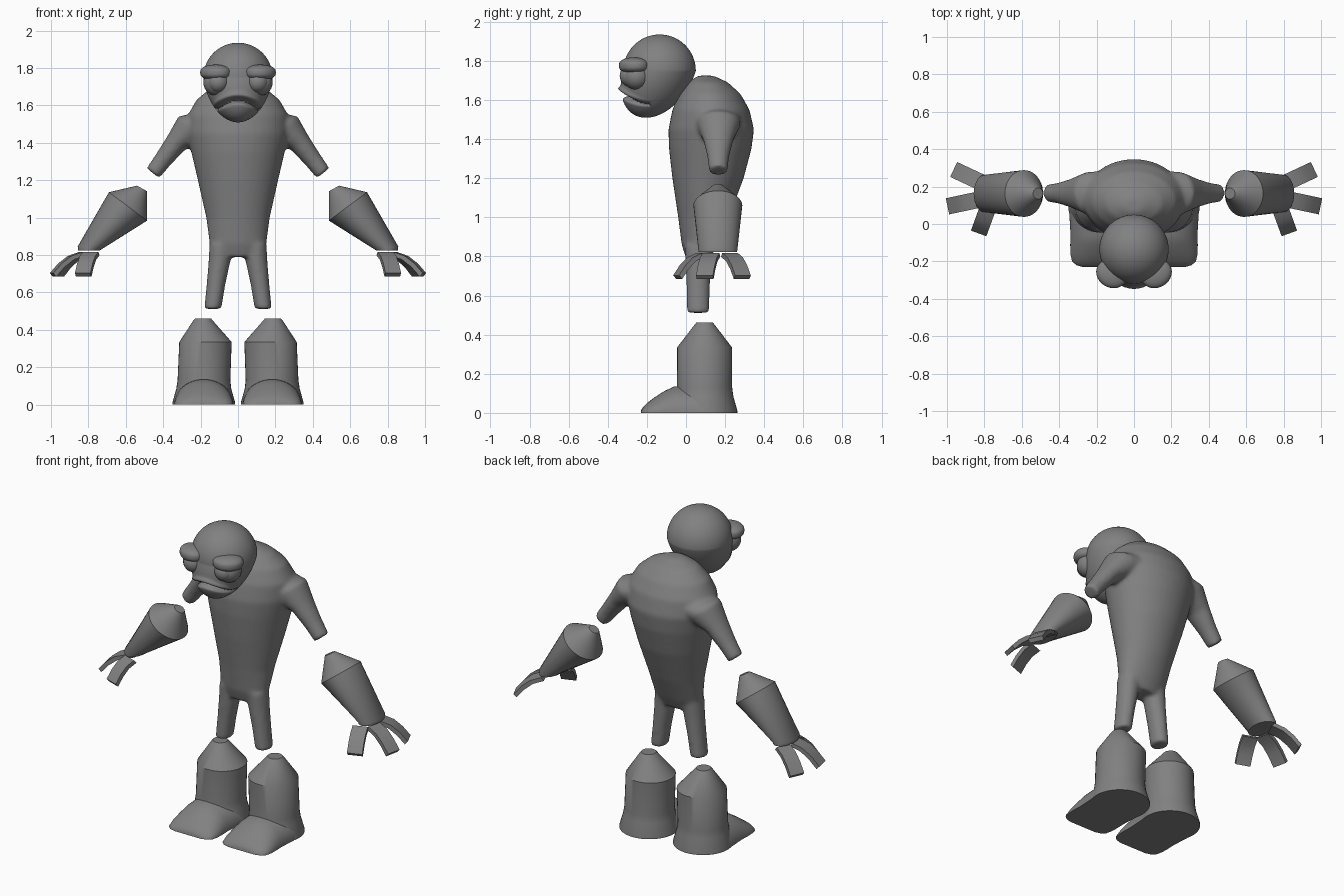
import bpy, bmesh, math
from mathutils import Vector, Matrix

cube = bpy.data.objects.get("Cube")
if cube:
    bpy.data.objects.remove(cube)

clay = bpy.data.materials.new("clay grey")
clay.use_nodes = True
GREY = (0.22, 0.22, 0.22, 1)
clay.diffuse_color = GREY
clay.node_tree.nodes["Principled BSDF"].inputs["Base Color"].default_value = GREY


def finish(name, bm, mirror=False, angle=35):
    """Turn a bmesh into a shaded object, mirrored to both sides if asked."""
    bmesh.ops.recalc_face_normals(bm, faces=bm.faces)
    mesh = bpy.data.meshes.new(name)
    bm.to_mesh(mesh)
    bm.free()
    mesh.materials.append(clay)
    ob = bpy.data.objects.new(name, mesh)
    bpy.context.collection.objects.link(ob)
    bpy.ops.object.select_all(action='DESELECT')
    ob.select_set(True)
    bpy.context.view_layer.objects.active = ob
    bpy.ops.object.shade_smooth_by_angle(angle=math.radians(angle))
    if mirror:
        ob.modifiers.new("both_sides", 'MIRROR').use_mirror_merge = False
    return ob


def ellipse(c, u, v, n=40):
    c, u, v = Vector(c), Vector(u), Vector(v)
    return [c + u * math.cos(a) + v * math.sin(a)
            for a in (2 * math.pi * i / n for i in range(n))]


def loft(bm, rings):
    """Skin a row of closed rings and cap both ends."""
    rows = [[bm.verts.new(p) for p in r] for r in rings]
    n = len(rows[0])
    for a, b in zip(rows, rows[1:]):
        for i in range(n):
            j = (i + 1) % n
            bm.faces.new((a[i], a[j], b[j], b[i]))
    bm.faces.new(rows[0])
    bm.faces.new(rows[-1])


# Body: torso, upper arms and thighs fused into one smooth skin
bm = bmesh.new()
torso = [  # height, front, back, half width
    (.79, 0, .125, .125), (.86, -.022, .16, .152), (1, -.04, .22, .17),
    (1.2, -.07, .295, .215), (1.35, -.087, .335, .25), (1.45, -.09, .348, .272),
    (1.55, -.07, .325, .268), (1.63, -.035, .28, .222), (1.69, .01, .215, .15),
    (1.725, .06, .14, .05)]
loft(bm, [ellipse((0, (f + b) / 2, z), (w, 0, 0), (0, (b - f) / 2, 0))
          for z, f, b, w in torso])
upper_arm = [  # x, height, half depth, half thickness
    (.13, 1.5, .12, .1), (.24, 1.48, .115, .1), (.33, 1.4, .078, .06),
    (.4, 1.31, .056, .049), (.455, 1.238, .048, .044)]
thigh = [(.09, .86, .07, .062), (.1, .76, .064, .058),
         (.118, .64, .06, .05), (.135, .512, .058, .046)]
for s in (1, -1):
    loft(bm, [ellipse((s * x, .165, z), (s * .78 * t, 0, .62 * t), (0, d, 0))
              for x, z, d, t in upper_arm])
    loft(bm, [ellipse((s * x, .062, z), (t, 0, 0), (0, d, 0))
              for x, z, d, t in thigh])
body = finish("body", bm)
remesh = body.modifiers.new("fuse", 'REMESH')
remesh.mode = 'VOXEL'
remesh.voxel_size = .011
remesh.use_smooth_shade = True
soften = body.modifiers.new("soften", 'SMOOTH')
soften.factor = .5
soften.iterations = 10

# Head: ball with a stretched jaw and a frowning mouth groove
R = .185
bm = bmesh.new()
bmesh.ops.create_uvsphere(bm, u_segments=128, v_segments=96, radius=R)
for v in bm.verts:
    front = v.co.y < 0
    if v.co.z < 0:
        t = -v.co.z / R
        v.co.z *= 1.3
        v.co.y -= .07 * t
        v.co.x *= 1 - .12 * t
    if front and abs(v.co.x) < .15:
        d = v.co.z + .1 + .045 * (v.co.x / .12) ** 2
        fade = max(0, 1 - (v.co.x / .135) ** 4)
        push = .014 * math.exp(-((d - .008) / .013) ** 2)
        push -= .04 * math.exp(-((d + .024) / .012) ** 2)
        out = Vector((v.co.x, v.co.y, 0)).normalized()
        v.co += out * push * fade
bmesh.ops.translate(bm, verts=bm.verts, vec=(0, -.135, 1.75))
finish("head", bm, angle=60)


# Eyes: socket, eyeball and heavy flat-bottomed lid
def ball(name, centre, radius):
    bm = bmesh.new()
    bmesh.ops.create_uvsphere(bm, u_segments=32, v_segments=20, radius=radius,
                              matrix=Matrix.Translation(centre))
    finish(name, bm, mirror=True)


ball("eye_sockets", (.115, -.252, 1.722), .07)
ball("eyeballs", (.106, -.283, 1.724), .056)
bm = bmesh.new()
bmesh.ops.create_uvsphere(bm, u_segments=40, v_segments=32, radius=1)
for v in bm.verts:
    v.co.z = max(math.copysign(abs(v.co.z) ** .75, v.co.z), -.8)
    v.co = Vector((v.co.x * .086, v.co.y * .074, v.co.z * .042))
bmesh.ops.transform(bm, verts=bm.verts, matrix=Matrix.Translation((.119, -.266, 1.776))
                    @ Matrix.Rotation(math.radians(30), 4, 'Z'))
finish("eyelids", bm, mirror=True, angle=50)

# Forearms: pointed cuff tapering to a flat wrist
bm = bmesh.new()
forearm = [  # x, height, half width along x and z, half depth
    (.513, 1.156, .027, .015, .03), (.588, 1.06, .102, .076, .125),
    (.797, .836, .06, .01, .1), (.797, .823, .058, 0, .098)]
loft(bm, [ellipse((x, .163, z), (ux, 0, uz), (0, d, 0))
          for x, z, ux, uz, d in forearm])
finish("forearms", bm, mirror=True)

# Fingers: three curved flat strips on each hand
bm = bmesh.new()
curl = [(0, .808), (.05, .785), (.09, .745), (.125, .694)]
for bx, by, angle, reach in ((.785, .075, -70, 1), (.83, .13, -12, 1.3),
                             (.815, .222, 25, 1.25)):
    a = math.radians(angle)
    out = Vector((math.cos(a), math.sin(a), 0))
    side = Vector((-out.y, out.x, 0)) * .044
    rings = []
    for k, (r, z) in enumerate(curl):
        c = Vector((bx, by, z)) + out * r * reach
        thick = (out * .7 + Vector((0, 0, .8))) * .012
        rings.append([c + side + thick, c - side + thick,
                      c - side - thick, c + side - thick])
    loft(bm, rings)
finish("fingers", bm, mirror=True)

# Boots: pointed shaft flaring out at the sole
bm = bmesh.new()
shaft = [(.462, .042, .187), (.45, .052, .187), (.335, .14, .174), (.13, .141, .182),
         (.085, .147, .183), (.01, .168, .183), (0, .168, .183)]
loft(bm, [ellipse((x, .095, z), (r, 0, 0), (0, r, 0)) for z, r, x in shaft])
finish("boot_shafts", bm, mirror=True)

# Toes: half-round ramp running down to the front
bm = bmesh.new()
toe = [(.09, .165, .14), (-.06, .156, .135), (-.11, .158, .112), (-.16, .157, .08),
       (-.2, .148, .05), (-.22, .125, .03), (-.23, .09, .012)]
N = 24
loft(bm, [[Vector((.183 + w * math.cos(math.pi * i / N), y,
                   h * math.sin(math.pi * i / N))) for i in range(N + 1)]
          for y, w, h in toe])
finish("boot_toes", bm, mirror=True)
